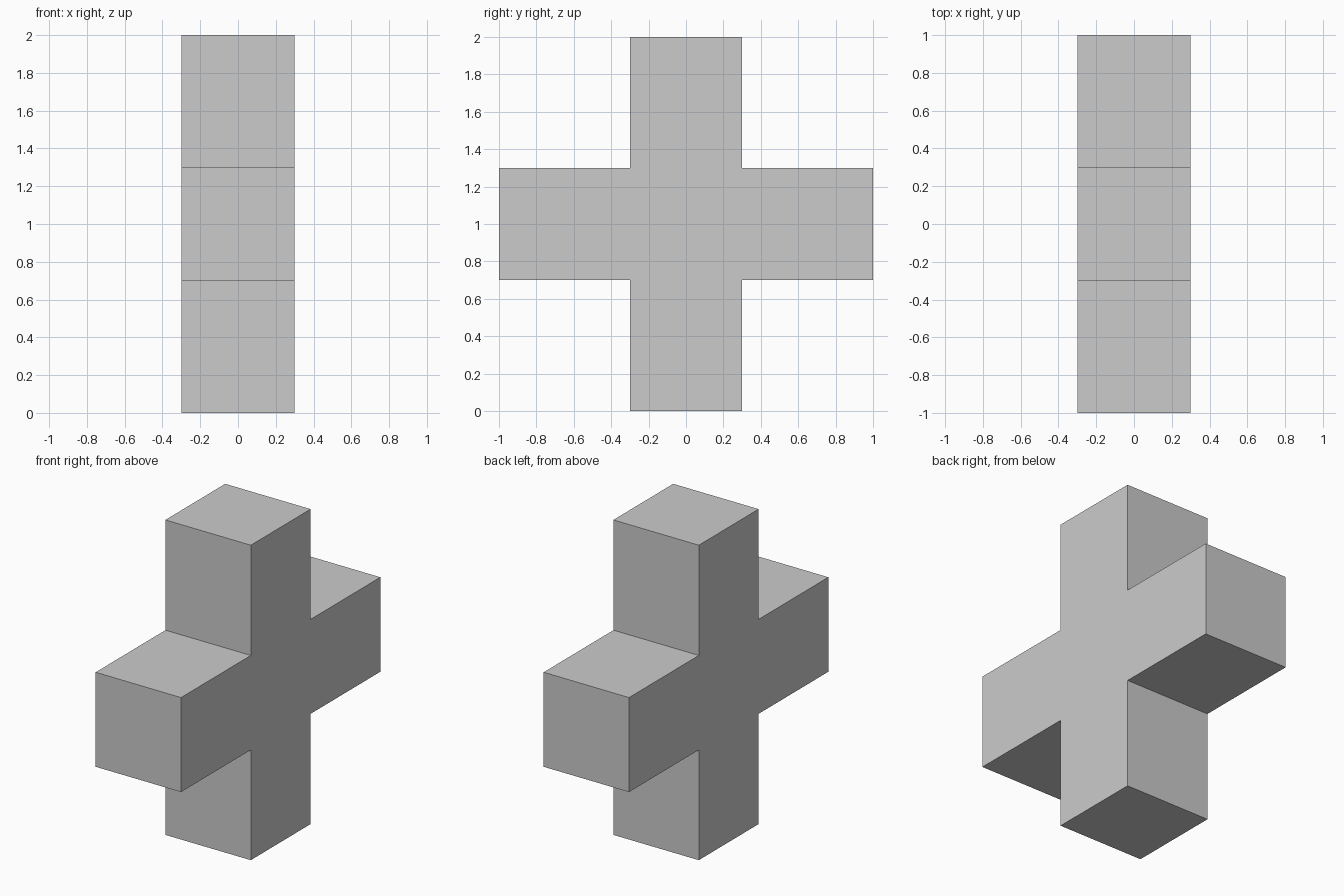
import bpy
import bmesh

if "Cube" in bpy.data.objects:
    bpy.data.objects.remove(bpy.data.objects["Cube"])

ARM = 1.0     # reach of each arm from the centre
HALF = 0.3    # half the arm width and half the thickness

# Plus-shaped profile in the YZ plane: three corners per quadrant, turned four times
bm = bmesh.new()
corners = []
y_z = [(ARM, -HALF), (ARM, HALF), (HALF, HALF)]
for _ in range(4):
    corners += [bm.verts.new((-HALF, y, z + ARM)) for y, z in y_z]
    y_z = [(-z, y) for y, z in y_z]
profile = bm.faces.new(corners)

# Extrude the profile along X into a solid cross
result = bmesh.ops.extrude_face_region(bm, geom=[profile], use_keep_orig=True)
moved = [g for g in result["geom"] if isinstance(g, bmesh.types.BMVert)]
bmesh.ops.translate(bm, verts=moved, vec=(2 * HALF, 0, 0))
bmesh.ops.recalc_face_normals(bm, faces=bm.faces)

mesh = bpy.data.meshes.new("cross_block")
bm.to_mesh(mesh)
bm.free()
bpy.context.collection.objects.link(bpy.data.objects.new("cross_block", mesh))
